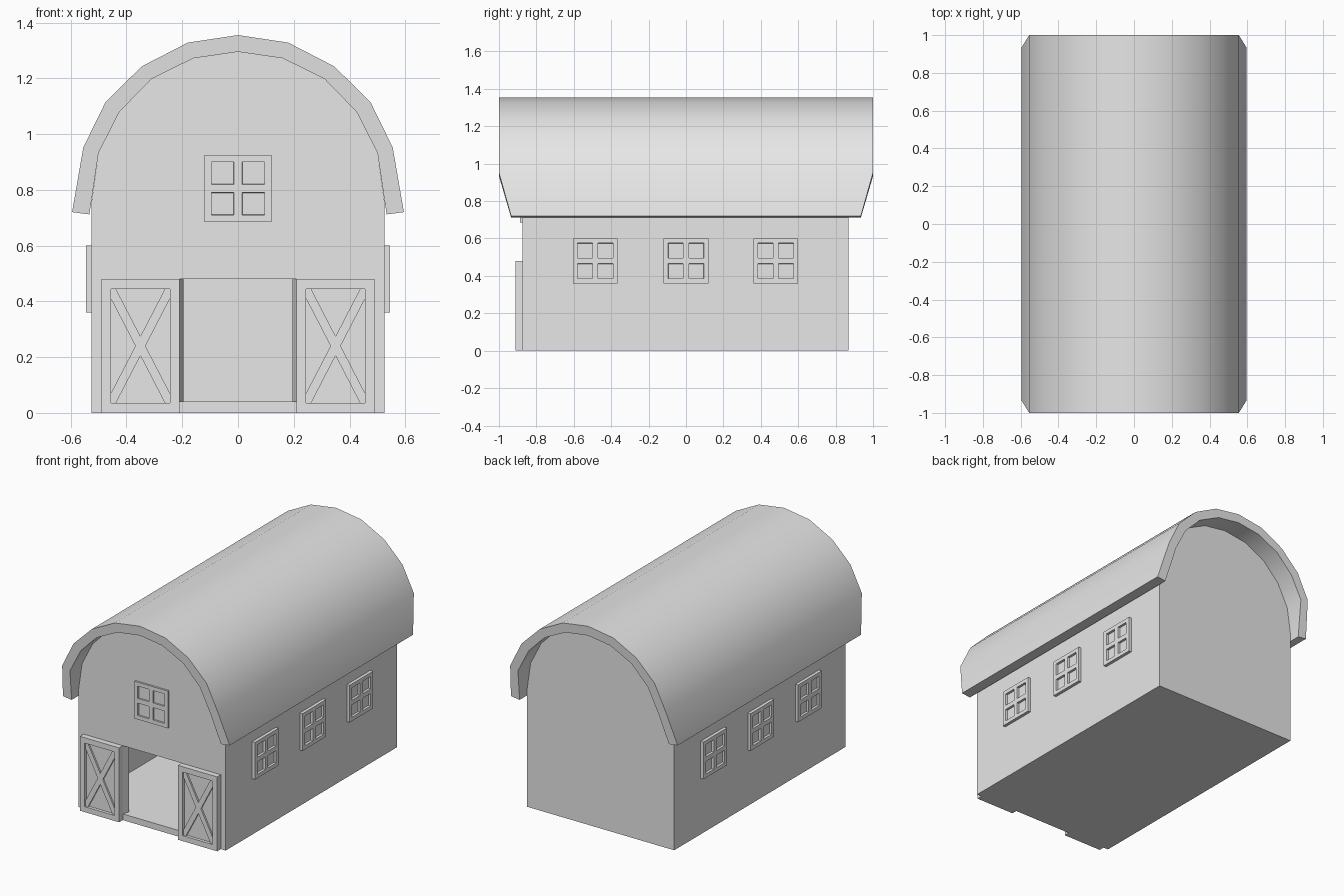
import bpy, bmesh, math
from mathutils import Matrix

cube = bpy.data.objects.get("Cube")
if cube:
    bpy.data.objects.remove(cube, do_unlink=True)

gray = bpy.data.materials.new("plain_gray")
gray.use_nodes = True
gray.diffuse_color = (0.8, 0.8, 0.8, 1)
gray.node_tree.nodes["Principled BSDF"].inputs["Base Color"].default_value = (0.8, 0.8, 0.8, 1)


def finish(name, bm):
    bmesh.ops.recalc_face_normals(bm, faces=bm.faces)
    mesh = bpy.data.meshes.new(name)
    bm.to_mesh(mesh)
    bm.free()
    mesh.materials.append(gray)
    obj = bpy.data.objects.new(name, mesh)
    bpy.context.collection.objects.link(obj)
    return obj


def prism(name, profile, y0, y1):
    """Extrude an (x, z) outline along y."""
    bm = bmesh.new()
    face = bm.faces.new([bm.verts.new((x, y0, z)) for x, z in profile])
    ext = bmesh.ops.extrude_face_region(bm, geom=[face])
    verts = [v for v in ext["geom"] if isinstance(v, bmesh.types.BMVert)]
    bmesh.ops.translate(bm, verts=verts, vec=(0, y1 - y0, 0))
    return finish(name, bm)


def rect(x0, x1, z0, z1):
    return [(x0, z0), (x1, z0), (x1, z1), (x0, z1)]


def panel(name, xs, zs, thick, sink, place):
    """Framed panel facing -y; every odd grid cell is a recessed pane."""
    bm = bmesh.new()
    grid = [[bm.verts.new((x, -thick, z)) for z in zs] for x in xs]
    panes = []
    for i in range(len(xs) - 1):
        for j in range(len(zs) - 1):
            f = bm.faces.new((grid[i][j], grid[i + 1][j], grid[i + 1][j + 1], grid[i][j + 1]))
            if i % 2 and j % 2:
                panes.append(f)
    rim = [e for e in bm.edges if e.is_boundary]
    ext = bmesh.ops.extrude_edge_only(bm, edges=rim)
    verts = [v for v in ext["geom"] if isinstance(v, bmesh.types.BMVert)]
    bmesh.ops.translate(bm, verts=verts, vec=(0, thick, 0))
    bmesh.ops.contextual_create(bm, geom=[e for e in bm.edges if e.is_boundary])
    bmesh.ops.recalc_face_normals(bm, faces=bm.faces)
    bmesh.ops.inset_individual(bm, faces=panes, thickness=0.001, depth=-sink)
    bm.transform(place)
    return finish(name, bm)


def mirrored(half):
    """Complete an outline given from the ridge down to the right eave."""
    return [(-x, z) for x, z in reversed(half[1:])] + half


# Hollow walls with a flared doorway
walls = prism("walls", rect(-0.525, 0.525, 0, 0.76), -0.875, 0.87)
room = prism("room_cutter", rect(-0.505, 0.505, 0.04, 0.74), -0.83, 0.85)
doorway = prism("doorway_cutter", rect(-0.21, 0.21, 0.04, 0.48), -0.875, -0.82)
for v in doorway.data.vertices:
    if v.co.y > -0.85:
        v.co.x *= 0.92
    else:
        v.co.y -= 0.001
for cutter in (room, doorway):
    mod = walls.modifiers.new("cut", "BOOLEAN")
    mod.operation = "DIFFERENCE"
    mod.solver = "EXACT"
    mod.object = cutter
    cutter.hide_render = True
    bpy.context.view_layer.objects.active = walls
    bpy.ops.object.modifier_apply(modifier=mod.name)
    bpy.data.objects.remove(cutter, do_unlink=True)

# Arched roof shell, with the eave ends pulled in
outer = [(0, 1.355), (0.18, 1.328), (0.345, 1.243), (0.475, 1.115), (0.555, 0.952), (0.595, 0.72)]
inner = [(0, 1.295), (0.16, 1.272), (0.31, 1.198), (0.425, 1.08), (0.50, 0.933), (0.533, 0.712)]
roof = prism("roof", mirrored(outer) + mirrored(inner)[::-1], -1, 1)
for v in roof.data.vertices:
    if v.co.z < 0.8:
        v.co.y *= 0.935
bpy.ops.object.select_all(action="DESELECT")
roof.select_set(True)
bpy.context.view_layer.objects.active = roof
bpy.ops.object.shade_smooth_by_angle(angle=math.radians(30))

# Gable block filling the arch
prism("gable", mirrored(inner[:-1] + [(0.525, 0.76)]), -0.875, 0.87)

# Four-pane windows
cuts = [-0.12, -0.095, -0.015, 0.015, 0.095, 0.12]
panel("gable_window", cuts, cuts, 0.012, 0.01, Matrix.Translation((0, -0.875, 0.805)))
for side, label in ((1, "left"), (-1, "right")):
    for n, y in enumerate((-0.485, 0, 0.48)):
        place = Matrix.Translation((side * 0.525, y, 0.48)) @ Matrix.Rotation(side * math.pi / 2, 4, "Z")
        panel(f"{label}_window_{n + 1}", cuts, cuts, 0.02, 0.015, place)

    # Barn door with a crossed brace
    cx = side * 0.35
    panel(f"{label}_door", [-0.14, -0.106, 0.106, 0.14], [0, 0.035, 0.445, 0.48], 0.037, 0.018,
          Matrix.Translation((cx, -0.875, 0)))
    w, h, x, z0, z1 = 0.018, 0.035, 0.106, 0.035, 0.445
    for flip, kind in ((1, "rising"), (-1, "falling")):
        brace = [(-x, z0), (w - x, z0), (x, z1 - h), (x, z1), (x - w, z1), (-x, z0 + h)]
        prism(f"{label}_door_{kind}_brace", [(cx + flip * a, b) for a, b in brace], -0.905, -0.89)
